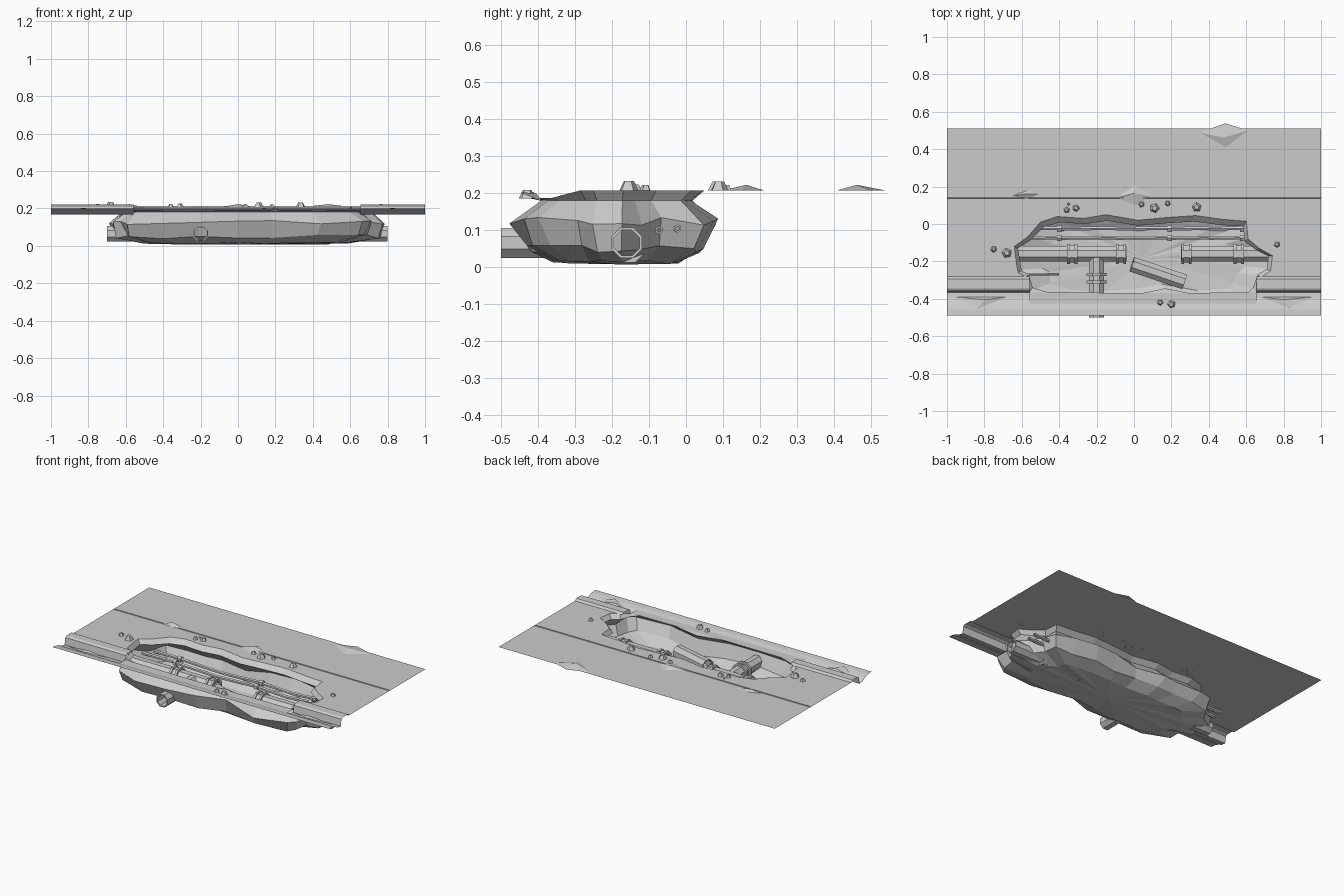
import bpy, bmesh, math, random
from mathutils import Vector

if "Cube" in bpy.data.objects:
    bpy.data.objects.remove(bpy.data.objects["Cube"])
random.seed(4)

def make(name, verts, faces):
    me = bpy.data.meshes.new(name)
    bm = bmesh.new()
    vs = [bm.verts.new(v) for v in verts]
    for f in faces:
        bm.faces.new([vs[i] for i in f])
    big = [f for f in bm.faces if len(f.verts) > 4]
    if big:
        bmesh.ops.triangulate(bm, faces=big)
    bm.to_mesh(me)
    bm.free()
    ob = bpy.data.objects.new(name, me)
    bpy.context.collection.objects.link(ob)
    return ob

def sweep_x(name, profile, xs):
    n = len(profile)
    verts = [(x, y, z) for x in xs for y, z in profile]
    faces = [(i*n+j, i*n+j+1, (i+1)*n+j+1, (i+1)*n+j)
             for i in range(len(xs)-1) for j in range(n-1)]
    return make(name, verts, faces)

def tube(name, a, b, r, sides=8, wall=0.008):
    a, b = Vector(a), Vector(b)
    d = b - a
    u = d.cross(Vector((0, 0, 1))).normalized()
    w = u.cross(d).normalized()
    rings = [(a, r), (b, r), (b, r-wall), (a, r-wall)]
    verts = []
    for c, rad in rings:
        for k in range(sides):
            t = 2*math.pi*(k+0.5)/sides
            verts.append(c + u*rad*math.cos(t) + w*rad*math.sin(t))
    faces = [(i*sides+k, i*sides+(k+1) % sides,
              (i+1) % 4*sides+(k+1) % sides, (i+1) % 4*sides+k)
             for i in range(4) for k in range(sides)]
    return make(name, verts, faces)

# broken edges of the hole: back (pavement) and front (road)
back = [(-.58, -.285), (-.62, -.26), (-.63, -.2), (-.64, -.12), (-.57, -.07), (-.5, .01),
        (-.41, .04), (-.27, .03), (-.15, .05), (.02, .02), (.18, .035), (.33, .045),
        (.47, .025), (.6, .015), (.61, -.08), (.67, -.13), (.74, -.17), (.73, -.25), (.68, -.285)]
front = [(.655, -.365), (.62, -.405), (.42, -.425), (.17, -.37), (.0, -.41),
         (-.2, -.425), (-.4, -.42), (-.56, -.365)]

# pavement sheet
slab = [(-1, .51), (-1, -.285)] + back + [(1, -.285), (1, .51)]
make("pavement", [(x, y, .208) for x, y in slab], [range(len(slab))])

# road strip, dipping into a gutter at both ends
sweep_x("road_edge", [(-.49, .2), (-.455, .196), (-.425, .187)], [-1, -.56, 0, .65, 1])
for s, xi in ((-1, -.56), (1, .655)):
    sweep_x("gutter", [(-.425, .187), (-.395, .172), (-.365, .168)], [s, s*.8, xi])
    sweep_x("curb", [(-.365, .168), (-.358, .212), (-.345, .22), (-.293, .22), (-.28, .208)],
            [s, s*.8, xi])
    make("road_flake", [(s*.96, -.39, .178), (s*.83, -.45, .203), (s*.68, -.39, .178),
                        (s*.8, -.405, .2)], [(0, 1, 3), (1, 2, 3), (2, 0, 3)])
fr = [(x, y, .187) for x, y in front] + [(-.56, -.425, .187), (.655, -.425, .187)]
make("broken_road_lip", fr, [range(len(fr))])

# faceted pit shell
rim = [(x, y, .208) for x, y in back] + [(x, y, .187) for x, y in front]
n = len(rim)
C = (.04, -.185)
verts = list(rim)
levels = [(.97, .86, .18, .0), (1.07, 1.18, .125, .012), (1.03, 1.0, .05, .012), (.8, .72, .014, .006)]
for sx, sy, z, j in levels:
    for x, y, _ in rim:
        verts.append((C[0]+(x-C[0])*sx + random.uniform(-j, j),
                      C[1]+(y-C[1])*sy + random.uniform(-j, j),
                      z + random.uniform(-j, j)))
verts.append((C[0], C[1], .008))
faces = [(i*n+k, i*n+(k+1) % n, (i+1)*n+(k+1) % n, (i+1)*n+k)
         for i in range(4) for k in range(n)]
faces += [(4*n+k, 4*n+(k+1) % n, 5*n) for k in range(n)]
make("pit_shell", verts, faces)

# main pipe in two broken lengths, with collars
PY, PZ = -.16, .066
tube("pipe_left", (-.7, PY, PZ), (-.04, PY, PZ), .045)
tube("pipe_right", (.25, PY, PZ), (.8, PY, PZ), .045)
for x in (-.33, -.07, .28, .56):
    for o in (-.02, .02):
        tube("pipe_flange", (x+o-.007, PY, PZ), (x+o+.007, PY, PZ), .058, 8, .02)
    tube("pipe_collar", (x-.02, PY, PZ), (x+.02, PY, PZ), .05, 8, .01)

# branch pipe out to the front
tube("branch_pipe", (-.2, -.18, PZ), (-.2, -.5, PZ), .044)
for y in (-.27, -.31):
    tube("branch_flange", (-.2, y-.007, PZ), (-.2, y+.007, PZ), .057, 8, .02)

# fallen piece of pipe
tube("loose_pipe", (-.01, -.215, .075), (.27, -.31, .06), .044)

# cables and clamps
for y, z in ((-.025, .105), (-.075, .1)):
    pts = [(-.68, 0), (-.4, .0), (-.1, -.012), (.19, 0), (.4, -.01), (.58, 0), (.74, 0)]
    for (xa, da), (xb, db) in zip(pts, pts[1:]):
        tube("cable", (xa, y, z+da), (xb, y+.002, z+db), .011, 6, .005)
    for x in (-.4, .19, .58):
        tube("cable_clamp", (x-.012, y, z), (x+.012, y, z), .019, 6, .01)
tube("torn_cable", (-.6, -.27, .08), (-.4, -.268, .07), .007, 6, .004)

# rubble stones
stones = [(-.36, .075, .017), (-.31, .085, .02), (-.35, .105, .008), (.04, .105, .017),
          (.11, .085, .027), (.18, .11, .016), (.335, .09, .026), (.765, -.11, .017),
          (-.75, -.135, .018), (-.68, -.155, .028), (.14, -.42, .018), (.2, -.43, .024)]
for x, y, r in stones:
    z = .207 if y > -.3 else .186
    a0 = random.random()*6
    vs = [(x+q*r*math.cos(a0+k*1.2566), y+q*r*math.sin(a0+k*1.2566), z+h*r)
          for q, h in ((1, 0), (.5, .95)) for k in range(5)]
    make("stone", vs, [(k, (k+1) % 5, 5+(k+1) % 5, 5+k) for k in range(5)] + [range(5, 10)])

# lifted flakes and joint lines in the pavement
for x, y, w, d in ((-.58, .15, .07, .03), (0, .14, .09, .07), (.48, .49, .13, -.08)):
    make("lifted_flake", [(x-w, y, .208), (x+w, y+.01, .208), (x+.01, y+d, .208),
                          (x, y+d*.35, .223), (x+.01, y-d*.6, .208)],
         [(0, 3, 2), (3, 1, 2), (0, 4, 3), (4, 1, 3)])
sweep_x("pavement_joint", [(.137, .208), (.14, .212), (.143, .208)], [-1, 0, 1])
